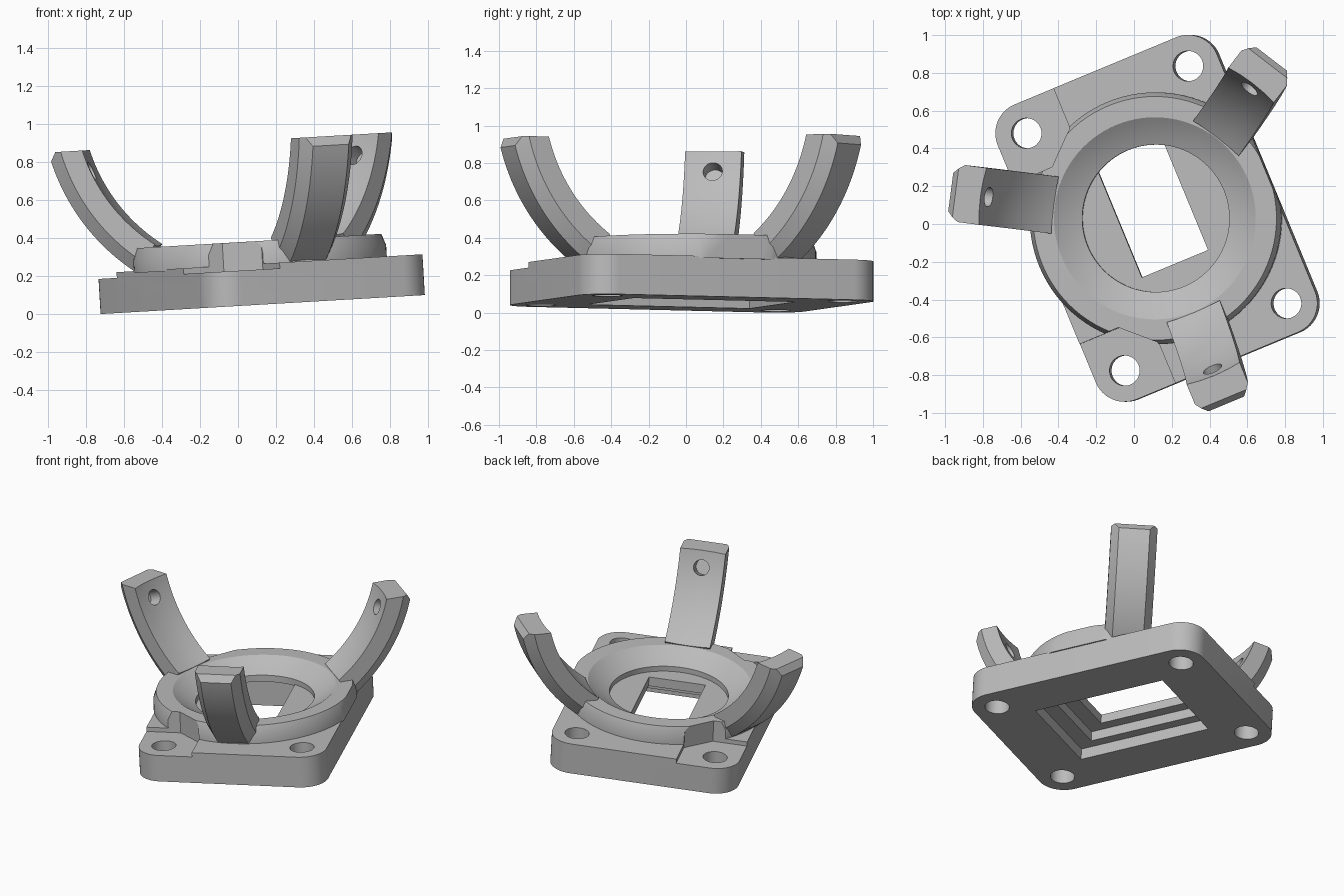
import bpy, bmesh
from math import sin, cos, pi, radians, sqrt
from mathutils import Matrix, Vector

if "Cube" in bpy.data.objects:
    bpy.data.objects.remove(bpy.data.objects["Cube"], do_unlink=True)

GREY = bpy.data.materials.new("plain_grey")
GREY.use_nodes = True
GREY.diffuse_color = (0.5, 0.5, 0.5, 1)
GREY.node_tree.nodes["Principled BSDF"].inputs["Base Color"].default_value = (0.5, 0.5, 0.5, 1)

# Whole bracket is turned and slightly tipped
POSE = (Matrix.Translation((0.13, 0.03, 0.05)) @ Matrix.Rotation(radians(-3.35), 4, "Y")
        @ Matrix.Rotation(radians(22.5), 4, "Z"))

# Main sizes in the bracket's own frame
HOLE_U, HOLE_V, CORNER_R = 0.465, 0.68, 0.165
PLATE_TOP, POCKET_FLOOR = 0.215, 0.185
SPHERE_Z, R_IN, R_OUT = 1.097, 0.931, 1.10
ARM_HALF, ARM_TOP = 0.152, 0.865


def make_object(name, bm):
    bmesh.ops.recalc_face_normals(bm, faces=bm.faces[:])
    mesh = bpy.data.meshes.new(name)
    bm.to_mesh(mesh)
    bm.free()
    mesh.materials.append(GREY)
    obj = bpy.data.objects.new(name, mesh)
    bpy.context.collection.objects.link(obj)
    return obj


def prism(name, outline, z0, z1):
    bm = bmesh.new()
    face = bm.faces.new([bm.verts.new((x, y, z0)) for x, y in outline])
    up = bmesh.ops.extrude_face_region(bm, geom=[face])["geom"]
    verts = [g for g in up if isinstance(g, bmesh.types.BMVert)]
    bmesh.ops.translate(bm, verts=verts, vec=(0, 0, z1 - z0))
    return make_object(name, bm)


def box(name, u0, u1, v0, v1, z0, z1):
    return prism(name, [(u0, v0), (u1, v0), (u1, v1), (u0, v1)], z0, z1)


def circle(cx, cy, r, n=40):
    return [(cx + r * cos(2 * pi * i / n), cy + r * sin(2 * pi * i / n)) for i in range(n)]


def activate(obj):
    bpy.ops.object.select_all(action="DESELECT")
    obj.select_set(True)
    bpy.context.view_layer.objects.active = obj


def cut(obj, cutter):
    activate(obj)
    mod = obj.modifiers.new("cut", "BOOLEAN")
    mod.operation, mod.solver, mod.object = "DIFFERENCE", "EXACT", cutter
    bpy.ops.object.modifier_apply(modifier=mod.name)
    bpy.data.objects.remove(cutter, do_unlink=True)


def finish(obj):
    obj.data.transform(POSE)
    activate(obj)
    bpy.ops.object.shade_smooth_by_angle(angle=radians(25))


def screw_pocket(side):
    # Chamfered clearance around a screw hole
    pts = [(-0.9, 0.46), (-0.40, 0.46), (-0.24, 0.61), (-0.24, 1.1), (-0.9, 1.1)]
    return prism("pocket_cutter", [(u, v * side) for u, v in pts], POCKET_FLOOR, 0.6)


# Base plate: rounded rectangle with screw holes and a stepped window
outline = []
for k, (su, sv) in enumerate([(1, 1), (-1, 1), (-1, -1), (1, -1)]):
    for i in range(13):
        a = (k + i / 12) * pi / 2
        outline.append((su * HOLE_U + CORNER_R * cos(a), sv * HOLE_V + CORNER_R * sin(a)))
plate = prism("base_plate", outline, 0, PLATE_TOP)
for su in (-1, 1):
    for sv in (-1, 1):
        cut(plate, prism("hole_cutter", circle(su * HOLE_U, sv * HOLE_V, 0.08), -0.1, 0.5))
for half, v0, depth in [(0.325, -0.47, 0.08), (0.26, -0.365, 0.15), (0.19, -0.26, 0.4)]:
    cut(plate, box("window_cutter", -half, half, v0, 0.47, -0.1, depth))
for side in (-1, 1):
    cut(plate, screw_pocket(side))
finish(plate)

# Dish ring: lathed profile with a spherical inner seat
profile = [(0.39, 0.205), (0.667, 0.205), (0.667, 0.275), (0.645, 0.335)]
for i in range(9):
    r = 0.535 + (0.39 - 0.535) * i / 8
    profile.append((r, SPHERE_Z - sqrt(R_IN ** 2 - r ** 2)))
bm = bmesh.new()
STEPS = 96
rings = [[bm.verts.new((r * cos(2 * pi * s / STEPS), r * sin(2 * pi * s / STEPS), z))
          for r, z in profile] for s in range(STEPS)]
for s in range(STEPS):
    a, b = rings[s], rings[(s + 1) % STEPS]
    for j in range(len(profile)):
        k = (j + 1) % len(profile)
        bm.faces.new((a[j], b[j], b[k], a[k]))
ring = make_object("dish_ring", bm)
for side in (-1, 1):
    cut(ring, screw_pocket(side))
cut(ring, box("flat_cutter", 0.638, 0.9, -0.4, 0.4, 0.1, 0.6))
finish(ring)


def trim(bm, point, normal):
    geom = bm.verts[:] + bm.edges[:] + bm.faces[:]
    bmesh.ops.bisect_plane(bm, geom=geom, plane_co=point, plane_no=normal, clear_outer=True)
    bmesh.ops.holes_fill(bm, edges=[e for e in bm.edges if e.is_boundary], sides=0)


def make_arm(name, angle):
    # Cross-section: seat side follows the sphere, outer edges are chamfered
    section = [(w, sqrt(R_IN ** 2 - w * w)) for w in (-ARM_HALF, -0.08, 0, 0.08, ARM_HALF)]
    section += [(ARM_HALF, R_OUT - 0.07), (ARM_HALF - 0.05, R_OUT),
                (0.05 - ARM_HALF, R_OUT), (-ARM_HALF, R_OUT - 0.07)]
    bm = bmesh.new()
    loops = []
    for i in range(25):
        t = radians(35.5 + 48 * i / 24)
        loops.append([bm.verts.new((r * sin(t), w, SPHERE_Z - r * cos(t))) for w, r in section])
    n = len(section)
    for a, b in zip(loops, loops[1:]):
        for j in range(n):
            bm.faces.new((a[j], a[(j + 1) % n], b[(j + 1) % n], b[j]))
    bm.faces.new(loops[0])
    bm.faces.new(loops[-1])
    # Flat tip and its outer bevel
    trim(bm, (0, 0, ARM_TOP), (0, 0, 1))
    trim(bm, (1.035, 0, ARM_TOP), (0.06, 0, 0.035))
    arm = make_object(name, bm)
    # Blind hole facing the sphere centre
    drill = prism("drill_cutter", circle(0, 0, 0.052, 32), R_IN - 0.1, R_IN + 0.09)
    aim = Vector((0.866, 0, 0.755 - SPHERE_Z)).to_track_quat("Z", "Y").to_matrix().to_4x4()
    drill.data.transform(Matrix.Translation((0, 0, SPHERE_Z)) @ aim)
    cut(arm, drill)
    arm.data.transform(Matrix.Rotation(radians(angle), 4, "Z"))
    finish(arm)


# Three curved arms
for name, angle in [("back_arm", 30), ("right_arm", 150), ("front_arm", 270)]:
    make_arm(name, angle)
